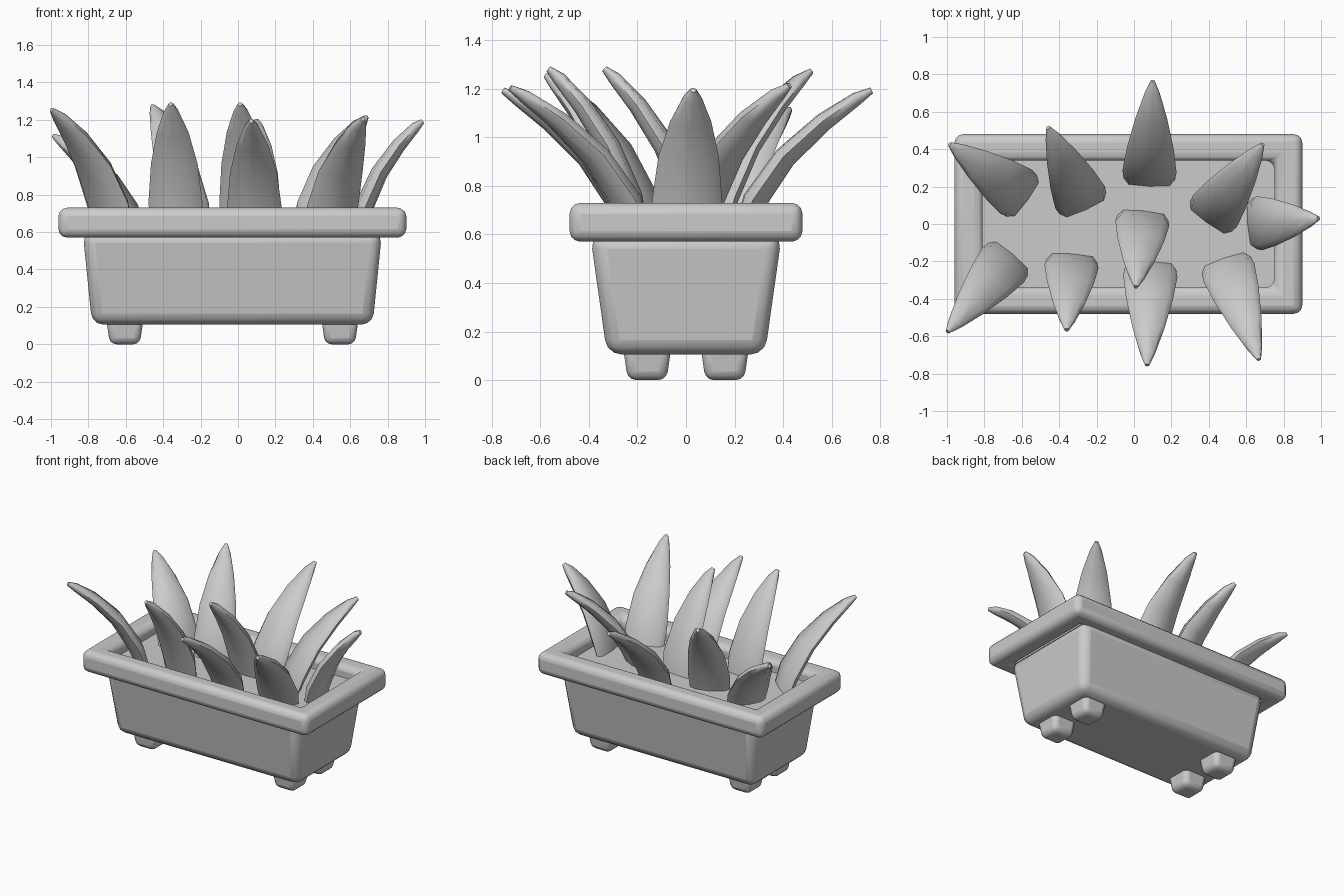
import bpy, bmesh, math
from mathutils import Vector

cube = bpy.data.objects.get("Cube")
if cube:
    bpy.data.objects.remove(cube, do_unlink=True)

grey = bpy.data.materials.new("plain grey")
grey.use_nodes = True
grey.diffuse_color = (0.6, 0.6, 0.6, 1)
grey.node_tree.nodes["Principled BSDF"].inputs["Base Color"].default_value = (0.6, 0.6, 0.6, 1)

POT_X = -0.03
SOIL_Z = 0.64


def finish(name, bm, bevel=0, segments=3, angle=50):
    bmesh.ops.recalc_face_normals(bm, faces=bm.faces)
    mesh = bpy.data.meshes.new(name)
    bm.to_mesh(mesh)
    bm.free()
    mesh.materials.append(grey)
    obj = bpy.data.objects.new(name, mesh)
    bpy.context.collection.objects.link(obj)
    if bevel:
        mod = obj.modifiers.new("rounding", "BEVEL")
        mod.width = bevel
        mod.segments = segments
        mod.limit_method = 'ANGLE'
    bpy.ops.object.select_all(action='DESELECT')
    obj.select_set(True)
    bpy.context.view_layer.objects.active = obj
    bpy.ops.object.shade_smooth_by_angle(angle=math.radians(angle))
    return obj


def rectangle(bm, x, y, z, cx, cy):
    return [bm.verts.new((cx + sx * x, cy + sy * y, z))
            for sx, sy in ((-1, -1), (1, -1), (1, 1), (-1, 1))]


def loft(bm, rings, closed=False):
    """Skin consecutive rings; cap the ends unless the loop is closed."""
    pairs = list(zip(rings, rings[1:]))
    if closed:
        pairs.append((rings[-1], rings[0]))
    for a, b in pairs:
        for i in range(len(a)):
            j = (i + 1) % len(a)
            bm.faces.new((a[i], a[j], b[j], b[i]))
    if not closed:
        bm.faces.new(rings[0][::-1])
        bm.faces.new(rings[-1])


def tapered_box(name, cx, cy, low, high, bevel):
    bm = bmesh.new()
    loft(bm, [rectangle(bm, *low, cx, cy), rectangle(bm, *high, cx, cy)])
    return finish(name, bm, bevel)


# Pot body, its top doubling as the soil level
tapered_box("pot_body", POT_X, 0, (0.75, 0.325, 0.105), (0.80, 0.395, 0.60), 0.06)
tapered_box("soil", POT_X, 0, (0.785, 0.36, 0.58), (0.785, 0.36, SOIL_Z), 0)

# Rounded rim running around the pot
bm = bmesh.new()
loft(bm, [rectangle(bm, x, y, z, POT_X, 0) for x, y, z in
          ((0.93, 0.48, 0.57), (0.93, 0.48, 0.73), (0.78, 0.34, 0.73), (0.78, 0.34, 0.57))],
     closed=True)
finish("pot_rim", bm, 0.045)

# Four feet
for side, x in (("right", -0.605), ("left", 0.545)):
    for end, y in (("front", -0.16), ("back", 0.16)):
        tapered_box(f"foot_{end}_{side}", x, y, (0.08, 0.08, 0), (0.1, 0.1, 0.14), 0.035)

# Leaf stations: reach, rise, half width, half thickness
STATIONS = ((0.06, -0.03, 0.135, 0.045), (0.14, 0.18, 0.145, 0.055),
            (0.36, 0.50, 0.125, 0.05), (0.64, 0.76, 0.085, 0.042),
            (0.88, 0.93, 0.04, 0.03), (0.99, 0.99, 0.012, 0.014))
# Cross-section: flat inner face, rounded edges and a domed back
SECTION = ((-0.8, -0.7), (0, -0.85), (0.8, -0.7), (1, 0), (0.7, 0.7),
           (0, 1), (-0.7, 0.7), (-1, 0))


def leaf(name, base, tip, height):
    lean = Vector((tip[0] - base[0], tip[1] - base[1], 0))
    out = lean.normalized()
    across = Vector((-out.y, out.x, 0))
    rise = height - SOIL_Z
    spine = [Vector((*base, SOIL_Z)) + lean * s[0] + Vector((0, 0, rise * s[1])) for s in STATIONS]
    bm = bmesh.new()
    rings = []
    for i, (point, s) in enumerate(zip(spine, STATIONS)):
        along = (spine[min(i + 1, len(spine) - 1)] - spine[max(i - 1, 0)]).normalized()
        back = across.cross(along)
        if back.dot(out) < 0:
            back = -back
        if i == 0:
            back = out
        rings.append([bm.verts.new(point + across * (u * s[2]) + back * (v * s[3]))
                      for u, v in SECTION])
    loft(bm, rings)
    finish(name, bm, angle=60)


LEAVES = (((-0.57, 0.13), (-0.99, 0.43), 1.12), ((-0.26, 0.08), (-0.46, 0.52), 1.28),
          ((0.08, 0.20), (0.10, 0.77), 1.20), ((0.39, 0.01), (0.69, 0.43), 1.22),
          ((0.62, 0.00), (0.99, 0.03), 1.20), ((0.48, -0.18), (0.67, -0.73), 1.21),
          ((0.09, -0.20), (0.07, -0.76), 1.20), ((0.05, 0.06), (0.01, -0.34), 1.29),
          ((-0.33, -0.17), (-0.36, -0.57), 1.29), ((-0.65, -0.16), (-1.00, -0.58), 1.26))
for number, (base, tip, height) in enumerate(LEAVES, 1):
    leaf(f"leaf_{number}", base, tip, height)
